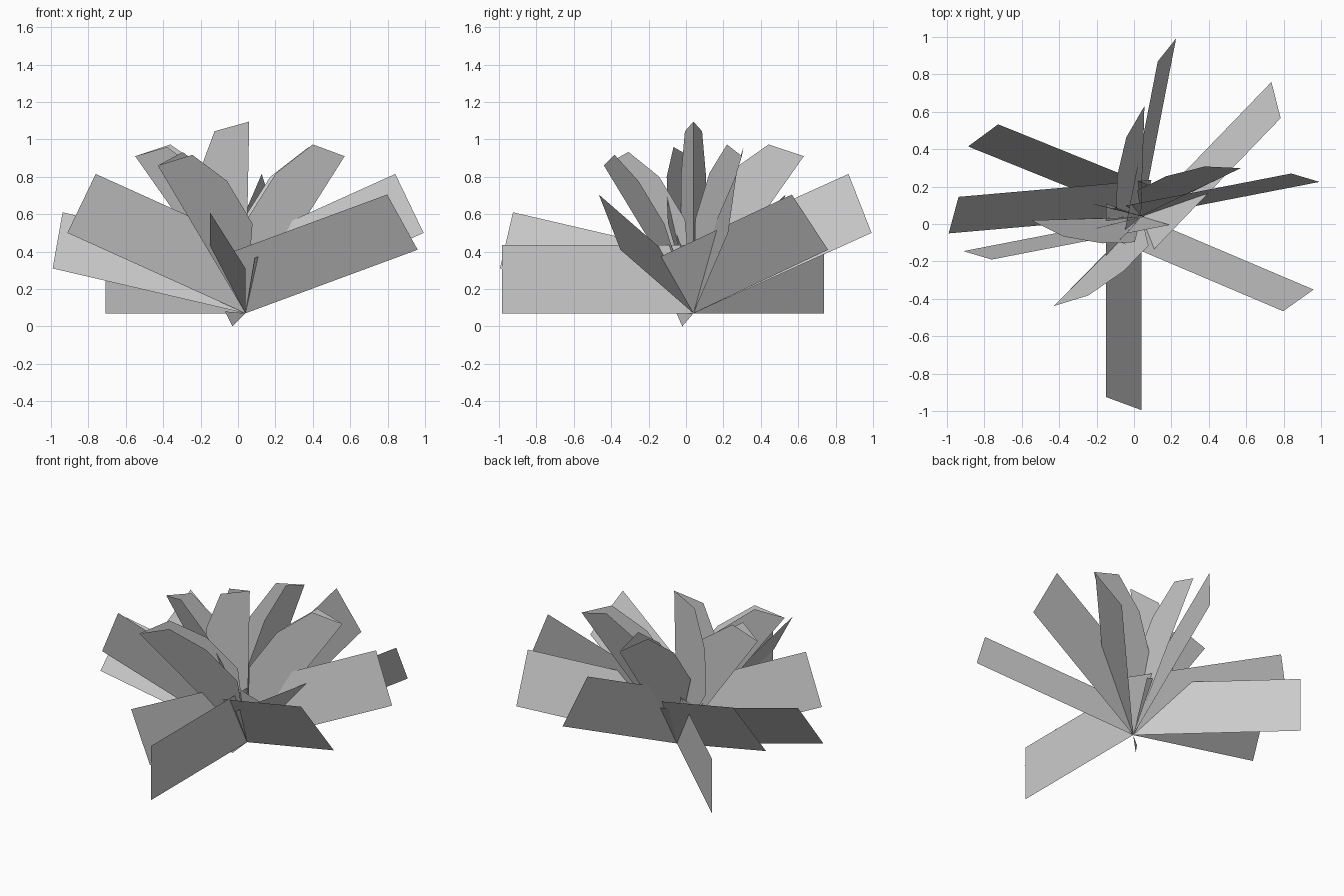
import bpy, math
from mathutils import Vector

cube = bpy.data.objects.get("Cube")
if cube:
    bpy.data.objects.remove(cube, do_unlink=True)

ROOT = Vector((0.04, 0.04, 0.07))
UP = Vector((0, 0, 1))

grey = bpy.data.materials.new("leaf_grey")
grey.use_nodes = True
GREY = (0.6, 0.6, 0.6, 1)
grey.diffuse_color = GREY
grey.node_tree.nodes["Principled BSDF"].inputs["Base Color"].default_value = GREY


def add_sheet(name, points, faces):
    mesh = bpy.data.meshes.new(name)
    mesh.from_pydata([tuple(p) for p in points], [], faces)
    mesh.materials.append(grey)
    obj = bpy.data.objects.new(name, mesh)
    bpy.context.collection.objects.link(obj)


def frame(azimuth):
    a = math.radians(azimuth)
    return Vector((math.cos(a), math.sin(a), 0)), Vector((-math.sin(a), math.cos(a), 0))


def outer_leaf(name, azimuth, reach, rise, back, side, height):
    """Flat rectangle hinged at the root by one corner."""
    out, across = frame(azimuth)
    length = out * reach + UP * rise
    width = out * back + across * side + UP * height
    add_sheet(name, [ROOT, ROOT + length, ROOT + length + width, ROOT + width], [(0, 1, 2, 3)])


# Half-leaf outline: distance along the spine, distance away from it
OUTLINE = [(0.42, 0.28), (0.72, 0.28), (0.97, 0.19)]


def folded_leaf(name, azimuth, reach, rise, angles):
    """Leaf creased along its spine, with two wings opening in a narrow V."""
    out, across = frame(azimuth)
    spine = (out * reach + UP * rise).normalized()
    normal = across.cross(spine) * -1
    if normal.dot(out) > 0:
        normal.negate()
    points = [ROOT, ROOT + spine * math.hypot(reach, rise)]
    faces = []
    for angle in angles:
        a = math.radians(angle)
        wing = normal * math.cos(a) + across * math.sin(a)
        first = len(points)
        points += [ROOT + spine * s + wing * w for s, w in OUTLINE]
        faces.append((0, first, first + 1, first + 2, 1))
    add_sheet(name, points, faces)


# Outer leaves in tiers: azimuths, reach, rise, then the width direction
TIERS = {
    "upright_leaf": ((270, 137), 1.025, 0.0, 0.0, 0.0, 0.365),
    "low_leaf": ((270, 185), 1.035, 0.24, -0.07, -0.19, 0.30),
    "middle_leaf": ((-23, 46, 158), 1.0, 0.34, -0.105, -0.17, 0.295),
    "high_leaf": ((11, 79, 191), 0.97, 0.43, -0.14, 0.073, 0.315),
}
for tier, (azimuths, *shape) in TIERS.items():
    for i, azimuth in enumerate(azimuths, 1):
        outer_leaf(f"{tier}_{i}", azimuth, *shape)

# Inner folded leaves
for i, azimuth in enumerate((26, 88.5, 182), 1):
    folded_leaf(f"inner_leaf_{i}", azimuth, 0.59, 0.84, (1, 29))
folded_leaf("front_inner_leaf", 225.6, 0.67, 0.79, (1, 29))
folded_leaf("centre_leaf", 0, 0.02, 1.025, (-14, 14))

# Small stub below the root
add_sheet("root_stub", [ROOT, (-0.03, -0.02, 0), (-0.07, -0.055, 0.08)], [(0, 1, 2)])
